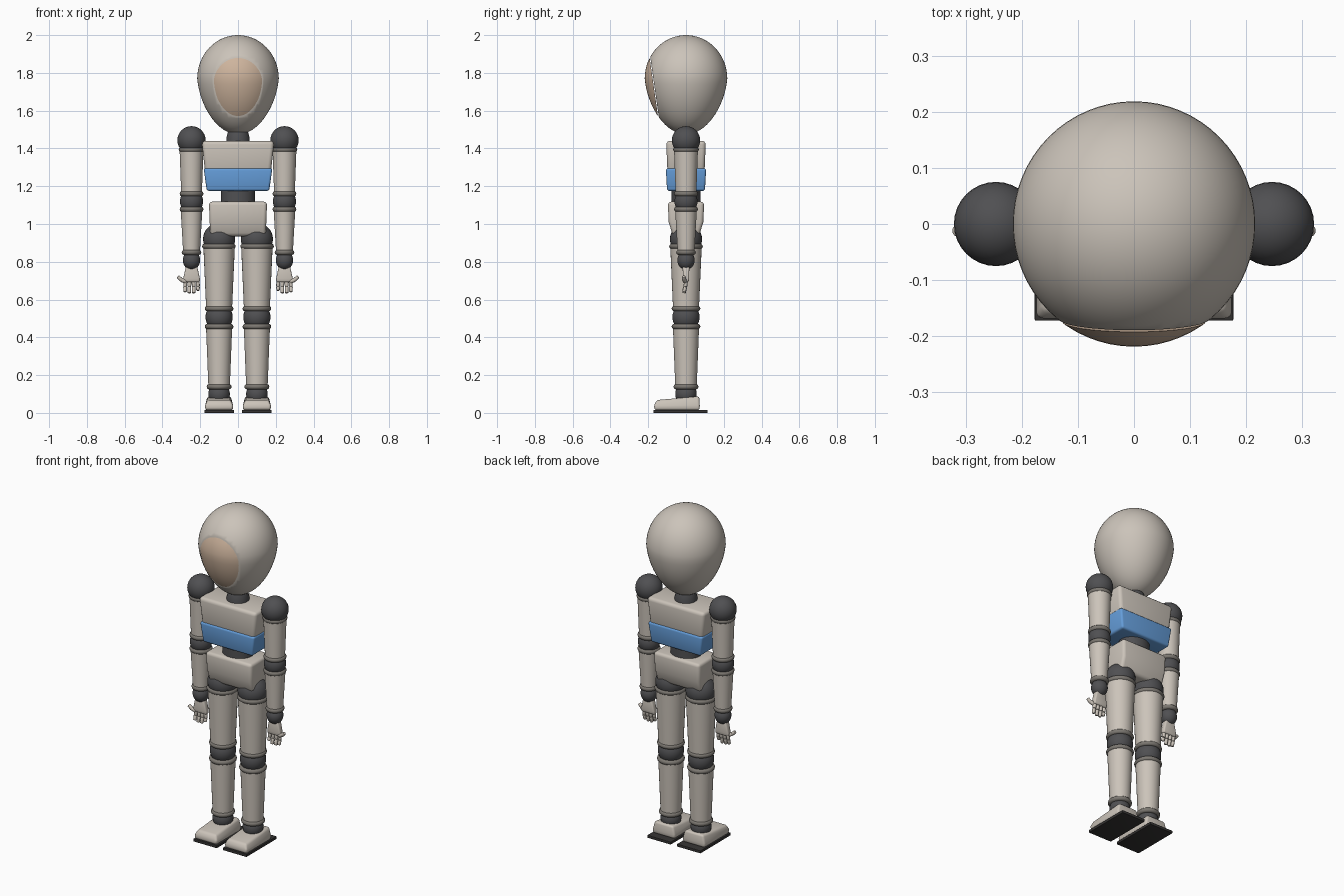
import bpy, bmesh, math
from mathutils import Vector, Matrix

if "Cube" in bpy.data.objects:
    bpy.data.objects.remove(bpy.data.objects["Cube"])

def mat(name, rgb):
    m = bpy.data.materials.new(name)
    m.diffuse_color = (*rgb, 1)
    m.use_nodes = True
    m.node_tree.nodes["Principled BSDF"].inputs["Base Color"].default_value = m.diffuse_color
    return m

SHELL = mat("shell", (0.60, 0.55, 0.49))
DARK = mat("joint_dark", (0.08, 0.08, 0.085))
BAND = mat("band_grey", (0.20, 0.185, 0.165))
BLUE = mat("blue", (0.13, 0.34, 0.70))
FACE = mat("face_tan", (0.62, 0.46, 0.34))
SOLE = mat("sole_black", (0.035, 0.033, 0.032))

def finish(bm, name, material, mirror=False):
    bmesh.ops.recalc_face_normals(bm, faces=bm.faces)
    me = bpy.data.meshes.new(name)
    bm.to_mesh(me)
    bm.free()
    me.shade_smooth()
    me.set_sharp_from_angle(angle=math.radians(40))
    me.materials.append(material)
    ob = bpy.data.objects.new(name, me)
    bpy.context.collection.objects.link(ob)
    if mirror:
        ob.modifiers.new("mirror", "MIRROR").use_mirror_merge = False
    return ob

def lathe_bm(profile, x=0, n=32, sy=1):
    """Closed surface of revolution from (radius, z) points."""
    bm = bmesh.new()
    rings = []
    for r, z in profile:
        if r < 1e-5:
            rings.append([bm.verts.new((x, 0, z))])
        else:
            rings.append([bm.verts.new((x + r * math.cos(2 * math.pi * i / n),
                          sy * r * math.sin(2 * math.pi * i / n), z)) for i in range(n)])
    for a, b in zip(rings, rings[1:]):
        for i in range(n):
            j = (i + 1) % n
            q = [a[i % len(a)], a[j % len(a)], b[j % len(b)], b[i % len(b)]]
            bm.faces.new(list(dict.fromkeys(q)))
    for ring in (rings[0], rings[-1]):
        if len(ring) > 1:
            bm.faces.new(ring)
    return bm

def ball(name, x, z, r, rz=None):
    rz = rz or r
    prof = [(r * math.sin(math.pi * i / 16), z - rz * math.cos(math.pi * i / 16)) for i in range(17)]
    finish(lathe_bm(prof, x), name, DARK, x > 0)

def limb(name, x, z0, r0, z1, r1):
    c = 0.006
    finish(lathe_bm([(r0 - c, z0), (r0, z0 + c), (r1, z1 - c), (r1 - c, z1)], x), name, SHELL, True)

def band(name, x, z, r, h=0.028):
    k = h / 2
    prof = [(r - k + k * math.cos(a), z + k * math.sin(a))
            for a in [math.pi * (i / 6 - 0.5) for i in range(7)]]
    finish(lathe_bm(prof, x), name, BAND, True)

def block(name, sections, material, x=0, bevel=0.015, mirror=False):
    """Loft of rectangles (half_x, y_front, y_back, z_front, z_back), edges rounded."""
    bm = bmesh.new()
    loops = [[bm.verts.new(p) for p in ((x - h, a, za), (x + h, a, za), (x + h, b, zb), (x - h, b, zb))]
             for h, a, b, za, zb in sections]
    bm.faces.new(loops[0])
    bm.faces.new(loops[-1])
    for p, q in zip(loops, loops[1:]):
        for i in range(4):
            bm.faces.new((p[i], p[(i + 1) % 4], q[(i + 1) % 4], q[i]))
    bmesh.ops.recalc_face_normals(bm, faces=bm.faces)
    edges = [e for e in bm.edges if e.calc_face_angle() > 0.6]
    bmesh.ops.bevel(bm, geom=edges, offset=bevel, segments=3, profile=0.5, affect='EDGES')
    finish(bm, name, material, mirror)

def rods(name, paths, mirror=True):
    """Rounded tapered segments (start, end, r0, r1)."""
    bm = bmesh.new()
    for p, q, r0, r1 in paths:
        p, q = Vector(p), Vector(q)
        d = q - p
        m = Matrix.Translation((p + q) / 2) @ d.to_track_quat('Z', 'Y').to_matrix().to_4x4()
        res = bmesh.ops.create_cone(bm, cap_ends=True, segments=12, radius1=r0, radius2=r1,
                                    depth=d.length, matrix=m)
        caps = {f for v in res["verts"] for f in v.link_faces if len(f.verts) > 4}
        bmesh.ops.bevel(bm, geom=list({e for f in caps for e in f.edges}), offset=0.003,
                        segments=2, profile=0.5, affect='EDGES')
    finish(bm, name, SHELL, mirror)

# egg-shaped head, split by a tilted plane into shell and face plate
def egg():
    prof = []
    for i in range(33):
        a = math.pi * i / 32
        c, s = math.cos(a), math.sin(a)
        prof.append((0.216 * s, 1.77 + 0.23 * c) if c >= 0 else
                    (0.216 * s * (1 + 0.12 * c), 1.77 + 0.295 * c))
    return lathe_bm(prof, n=64, sy=1.012)

normal = Vector((0, -0.315, -0.045)).normalized()
for name, material, gap, sign in (("head", SHELL, -0.002, 1), ("face_plate", FACE, 0.002, -1)):
    bm = egg()
    bmesh.ops.bisect_plane(bm, geom=bm.verts[:] + bm.edges[:] + bm.faces[:],
                           plane_co=Vector((0, -0.168, 1.722)) + normal * gap,
                           plane_no=normal * sign, clear_outer=True)
    bmesh.ops.holes_fill(bm, edges=[e for e in bm.edges if e.is_boundary], sides=0)
    finish(bm, name, material)

# neck and torso
finish(lathe_bm([(0.062, 1.42), (0.062, 1.455), (0.054, 1.485), (0.04, 1.52)]), "neck", DARK)
block("chest", [(0.174, -0.098, 0.098, 1.27, 1.27), (0.192, -0.105, 0.105, 1.44, 1.44)], SHELL, bevel=0.02)
block("chest_band", [(0.165, -0.10, 0.10, 1.175, 1.175), (0.182, -0.107, 0.107, 1.295, 1.295)], BLUE, bevel=0.012)
finish(lathe_bm([(0.09, 1.09), (0.09, 1.2)], sy=0.85), "waist", DARK)
block("pelvis", [(0.147, -0.068, 0.068, 0.935, 0.935), (0.15, -0.092, 0.092, 1.01, 1.01),
                 (0.154, -0.096, 0.096, 1.118, 1.118)], SHELL, bevel=0.018)

# arms
A = 0.246
ball("shoulder_joint", A, 1.443, 0.075)
band("upper_arm_top_band", A, 1.394, 0.068)
limb("upper_arm", A, 1.165, 0.055, 1.392, 0.063)
band("upper_arm_lower_band", A, 1.16, 0.063)
ball("elbow_joint", A, 1.12, 0.061, 0.065)
band("forearm_top_band", A, 1.078, 0.063)
limb("forearm", A, 0.855, 0.045, 1.075, 0.057)
band("forearm_lower_band", A, 0.85, 0.052)
ball("wrist_joint", A, 0.808, 0.046, 0.05)

# hands
block("palm", [(0.044, -0.014, 0.014, 0.692, 0.692), (0.044, -0.016, 0.016, 0.712, 0.712),
               (0.03, -0.018, 0.018, 0.775, 0.775)], SHELL, A, 0.008, True)
fingers = []
for dx, tip in ((-0.034, 0.648), (-0.0115, 0.634), (0.0115, 0.634), (0.034, 0.64)):
    a, b, c = (A + dx * 0.95, 0, 0.702), (A + dx, -0.003, 0.668), (A + dx, -0.011, tip)
    fingers += [(a, b, 0.0105, 0.010), (b, c, 0.010, 0.009)]
rods("fingers", fingers)
rods("thumb", [((A + 0.03, -0.004, 0.695), (A + 0.055, -0.01, 0.705), 0.012, 0.011),
               ((A + 0.052, -0.01, 0.702), (A + 0.073, -0.013, 0.722), 0.011, 0.009)])

# legs
L = 0.1
ball("hip_joint", L, 0.92, 0.085)
band("thigh_top_band", L + 0.001, 0.882, 0.089)
limb("thigh", L, 0.555, 0.069, 0.88, 0.083)
band("thigh_lower_band", L, 0.552, 0.076)
ball("knee_joint", L, 0.507, 0.072, 0.075)
band("shin_top_band", L, 0.457, 0.076)
limb("shin", L, 0.14, 0.057, 0.455, 0.069)
band("shin_lower_band", L, 0.138, 0.066)
ball("ankle_joint", L, 0.1, 0.057, 0.06)

# feet
block("foot", [(0.073, -0.166, 0.072, 0.014, 0.014), (0.074, -0.17, 0.073, 0.04, 0.04),
               (0.062, -0.155, 0.07, 0.068, 0.088)], SHELL, L, 0.012, True)
block("sole", [(0.078, -0.172, 0.115, 0, 0), (0.078, -0.172, 0.115, 0.016, 0.016)], SOLE, L - 0.001, 0.002, True)
